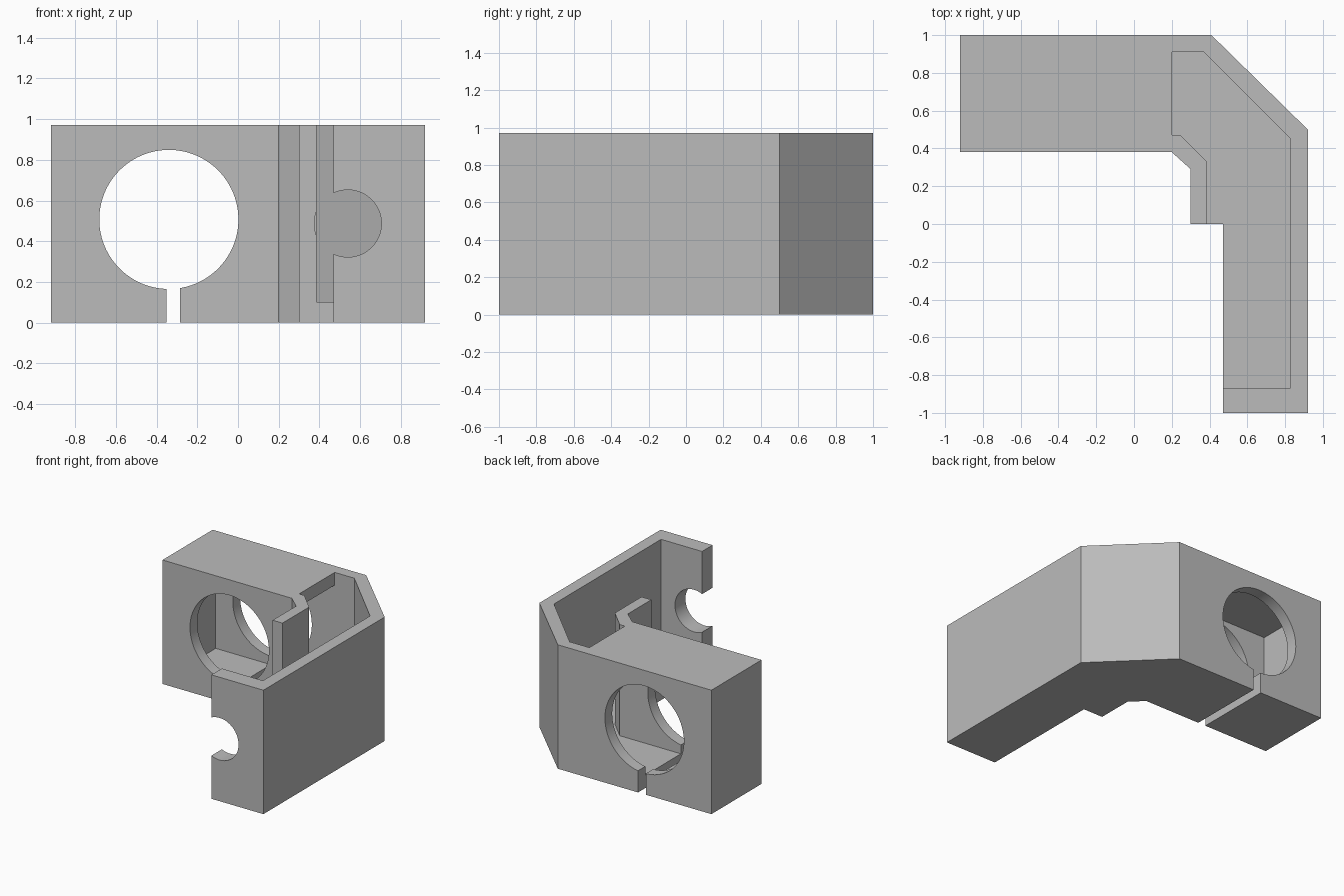
import bpy, bmesh, math
from mathutils import Matrix

default = bpy.data.objects.get("Cube")
if default:
    bpy.data.objects.remove(default, do_unlink=True)

grey = bpy.data.materials.new("plain grey")
grey.use_nodes = True
colour = (0.5, 0.5, 0.5, 1)
grey.diffuse_color = colour
grey.node_tree.nodes["Principled BSDF"].inputs["Base Color"].default_value = colour


def finish(bm, name):
    bmesh.ops.recalc_face_normals(bm, faces=bm.faces)
    mesh = bpy.data.meshes.new(name)
    bm.to_mesh(mesh)
    bm.free()
    mesh.materials.append(grey)
    obj = bpy.data.objects.new(name, mesh)
    bpy.context.collection.objects.link(obj)
    return obj


def prism(name, outline, low, high):
    """Extrude a plan outline from low to high."""
    bm = bmesh.new()
    face = bm.faces.new([bm.verts.new((x, y, low)) for x, y in outline])
    top = bmesh.ops.extrude_face_region(bm, geom=[face])["geom"]
    verts = [v for v in top if isinstance(v, bmesh.types.BMVert)]
    bmesh.ops.translate(bm, verts=verts, vec=(0, 0, high - low))
    return finish(bm, name)


def block(name, x0, x1, y0, y1, z0, z1):
    return prism(name, [(x0, y0), (x1, y0), (x1, y1), (x0, y1)], z0, z1)


def bore(name, x, z, radius, y0, y1):
    """Cylinder lying along y."""
    bm = bmesh.new()
    place = Matrix.Translation((x, (y0 + y1) / 2, z)) @ Matrix.Rotation(math.pi / 2, 4, "X")
    bmesh.ops.create_cone(bm, cap_ends=True, segments=96, radius1=radius,
                          radius2=radius, depth=y1 - y0, matrix=place)
    return finish(bm, name)


# Angled housing with a box wing and a long arm
housing = prism("angled_housing", [
    (-0.92, 0.38), (0.2, 0.38), (0.3, 0.29), (0.3, 0), (0.47, 0), (0.47, -1),
    (0.92, -1), (0.92, 0.5), (0.41, 1), (-0.92, 1)], 0, 0.97)

# Cutters: open channel, roofed chamber, large ring opening, clamp slot, end port
cutters = [
    prism("channel_cutter", [
        (0.2, 0.47), (0.245, 0.47), (0.385, 0.33), (0.385, -0.87),
        (0.825, -0.87), (0.825, 0.455), (0.37, 0.91), (0.2, 0.91)], 0.1, 1.1),
    block("chamber_cutter", -0.83, 0.22, 0.47, 0.91, 0.1, 0.87),
    bore("ring_cutter", -0.34, 0.507, 0.342, 0.2, 1.2),
    block("slot_cutter", -0.352, -0.285, 0.2, 1.2, -0.1, 0.3),
    bore("port_cutter", 0.54, 0.487, 0.165, -1.2, 0.3),
]
for cutter in cutters:
    cutter.hide_render = True
    cut = housing.modifiers.new(cutter.name, "BOOLEAN")
    cut.operation = "DIFFERENCE"
    cut.solver = "EXACT"
    cut.object = cutter

# Bake the cuts and drop the cutters
graph = bpy.context.evaluated_depsgraph_get()
baked = bpy.data.meshes.new_from_object(housing.evaluated_get(graph))
housing.modifiers.clear()
housing.data = baked
for cutter in cutters:
    bpy.data.objects.remove(cutter, do_unlink=True)

bpy.ops.object.select_all(action="DESELECT")
housing.select_set(True)
bpy.context.view_layer.objects.active = housing
bpy.ops.object.shade_smooth_by_angle(angle=math.radians(30))
